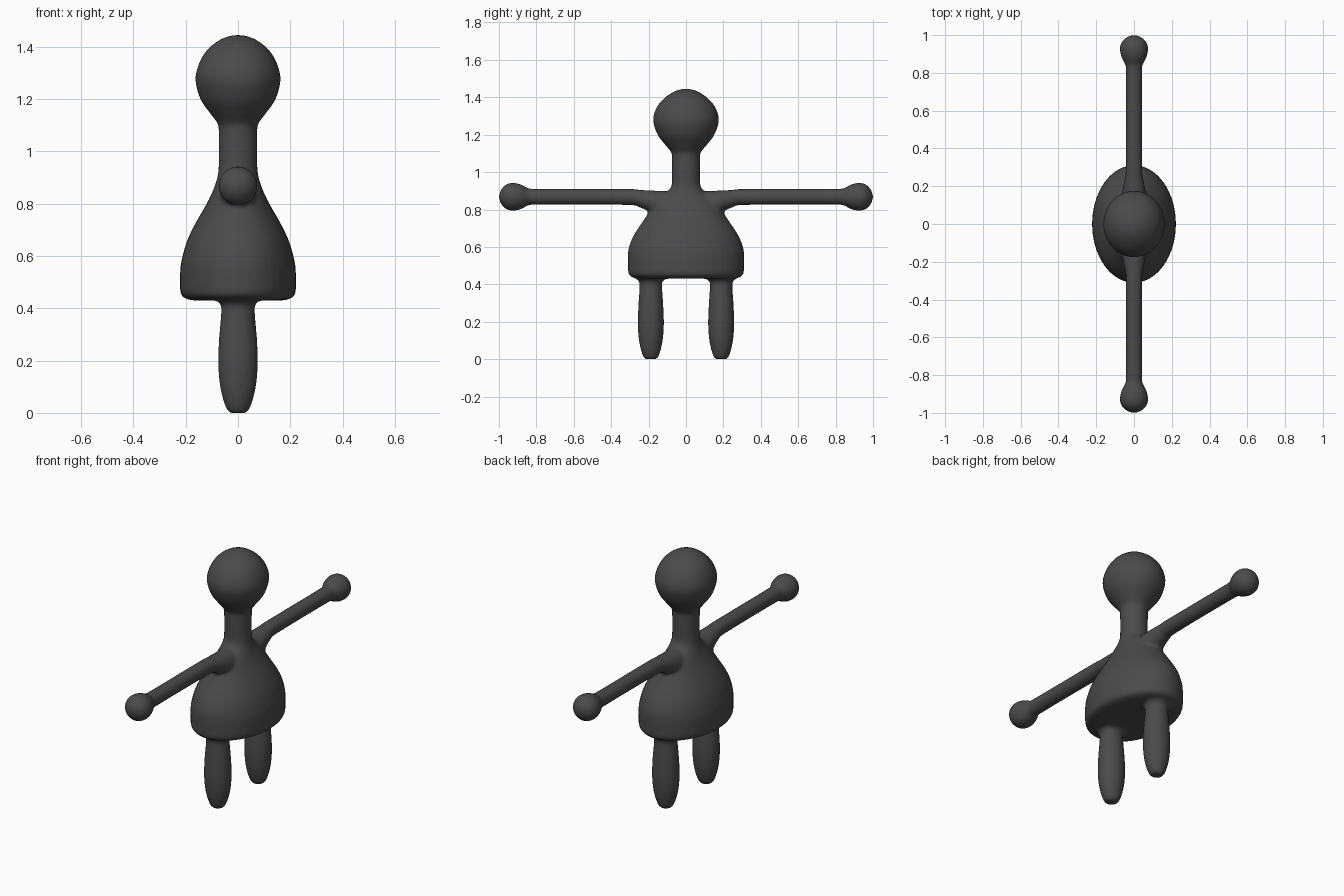
import bpy, bmesh, math
from mathutils import Vector

SEG = 40


def smooth_sections(pts, steps=4):
    """Catmull-Rom interpolation between cross-section settings."""
    vs = [Vector(p) for p in pts]
    out = []
    for i in range(len(vs) - 1):
        a, b, c, d = vs[max(i - 1, 0)], vs[i], vs[i + 1], vs[min(i + 2, len(vs) - 1)]
        for k in range(steps):
            t = k / steps
            out.append(0.5 * (2 * b + (c - a) * t + (2 * a - 5 * b + 4 * c - d) * t * t
                              + (3 * b - a - 3 * c + d) * t ** 3))
    out.append(vs[-1])
    return out


def loft(name, sections, place):
    """Elliptical rings (position, radius u, radius v, offset), capped at both ends."""
    bm = bmesh.new()
    rings = []
    for s, u, v, off in smooth_sections(sections):
        u, v = max(u, 0.004), max(v, 0.004)
        angles = [2 * math.pi * i / SEG for i in range(SEG)]
        rings.append([bm.verts.new(place(s, u * math.cos(a), v * math.sin(a) + off)) for a in angles])
    for r0, r1 in zip(rings, rings[1:]):
        for i in range(SEG):
            j = (i + 1) % SEG
            bm.faces.new((r0[i], r0[j], r1[j], r1[i]))
    bm.faces.new(rings[0])
    bm.faces.new(rings[-1])
    bmesh.ops.recalc_face_normals(bm, faces=bm.faces)
    mesh = bpy.data.meshes.new(name)
    bm.to_mesh(mesh)
    bm.free()
    obj = bpy.data.objects.new(name, mesh)
    bpy.context.collection.objects.link(obj)
    return obj


def upright(s, u, v):
    return (u, v, s)


# Bell-shaped torso with rounded hem
torso = loft("doll_figure", [
    (0.43, 0.17, 0.25, 0), (0.437, 0.20, 0.285, 0), (0.455, 0.219, 0.307, 0),
    (0.50, 0.222, 0.311, 0), (0.56, 0.220, 0.311, 0), (0.60, 0.212, 0.305, 0),
    (0.65, 0.198, 0.286, 0), (0.70, 0.176, 0.256, 0), (0.75, 0.149, 0.222, 0),
    (0.80, 0.120, 0.190, 0), (0.85, 0.096, 0.155, 0), (0.89, 0.082, 0.105, 0),
    (0.92, 0.076, 0.08, 0), (0.95, 0.074, 0.075, 0)], upright)

# Neck and head
head = loft("head", [
    (0.88, 0.074, 0.075, 0), (1.08, 0.074, 0.075, 0), (1.11, 0.080, 0.082, 0),
    (1.15, 0.110, 0.115, 0), (1.20, 0.144, 0.152, 0), (1.275, 0.163, 0.176, 0),
    (1.34, 0.148, 0.160, 0), (1.39, 0.117, 0.122, 0), (1.425, 0.073, 0.075, 0),
    (1.441, 0.035, 0.035, 0), (1.446, 0.0, 0.0, 0)], upright)

parts = [head]
for side in (-1, 1):
    # Arm flaring into the shoulder, ending in a ball hand
    parts.append(loft("arm", [
        (0.05, 0.07, 0.08, 0.82), (0.15, 0.066, 0.070, 0.83), (0.20, 0.057, 0.056, 0.847),
        (0.25, 0.048, 0.047, 0.858), (0.32, 0.043, 0.043, 0.867), (0.81, 0.043, 0.043, 0.868),
        (0.85, 0.050, 0.050, 0.868), (0.885, 0.067, 0.067, 0.868), (0.925, 0.075, 0.075, 0.868),
        (0.96, 0.067, 0.067, 0.868), (0.985, 0.044, 0.044, 0.868), (0.996, 0.022, 0.022, 0.868),
        (1.0, 0.0, 0.0, 0.868)], lambda s, u, v: (u, side * s, v)))
    # Tapered leg flaring slightly at the hem
    parts.append(loft("leg", [
        (0.0, 0.032, 0.030, 0), (0.012, 0.042, 0.040, 0), (0.05, 0.057, 0.053, 0),
        (0.11, 0.070, 0.065, 0), (0.19, 0.076, 0.070, 0), (0.28, 0.073, 0.067, 0),
        (0.39, 0.064, 0.060, 0), (0.415, 0.067, 0.063, 0), (0.435, 0.082, 0.080, 0),
        (0.47, 0.082, 0.080, 0)], lambda s, u, v: (u, side * 0.188 + v, s)))

# Fuse everything into one continuous smooth skin
bpy.ops.object.select_all(action='DESELECT')
for obj in parts + [torso]:
    obj.select_set(True)
bpy.context.view_layer.objects.active = torso
bpy.ops.object.join()
remesh = torso.modifiers.new("fuse", 'REMESH')
remesh.mode = 'VOXEL'
remesh.voxel_size = 0.009
remesh.use_smooth_shade = True
blend = torso.modifiers.new("blend", 'SMOOTH')
blend.factor = 0.5
blend.iterations = 6

# Dark grey finish
mat = bpy.data.materials.new("dark_grey")
mat.diffuse_color = (0.07, 0.07, 0.07, 1)
torso.data.materials.append(mat)
